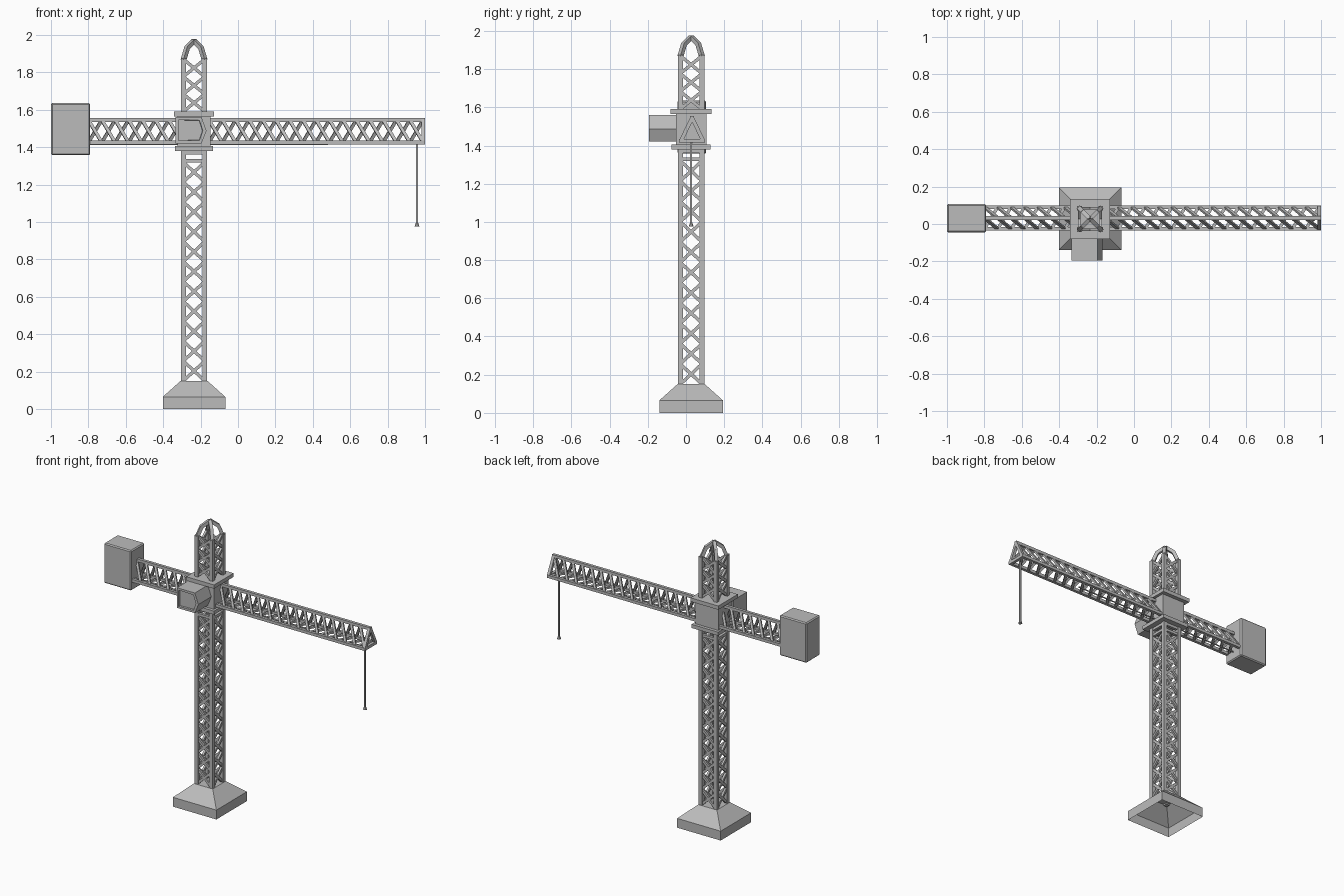
import bpy, bmesh
from mathutils import Vector, Matrix

if "Cube" in bpy.data.objects:
    bpy.data.objects.remove(bpy.data.objects["Cube"])

CX, CY = -0.235, 0.027          # tower axis

grey = bpy.data.materials.new("painted grey steel")
grey.diffuse_color = (0.5, 0.5, 0.5, 1)
grey.use_nodes = True
grey.node_tree.nodes["Principled BSDF"].inputs["Base Color"].default_value = grey.diffuse_color


def finish(bm, name):
    bmesh.ops.recalc_face_normals(bm, faces=bm.faces)
    me = bpy.data.meshes.new(name)
    bm.to_mesh(me)
    bm.free()
    me.materials.append(grey)
    ob = bpy.data.objects.new(name, me)
    bpy.context.collection.objects.link(ob)
    return ob


def bar(bm, a, b, w, normal=(0, 1, 0), t=None):
    """Rectangular strut from a to b; t is its thickness along normal."""
    a, b, n = Vector(a), Vector(b), Vector(normal)
    d = (b - a).normalized()
    s = d.cross(n).normalized()
    n = s.cross(d)
    t = t or w
    rot = Matrix((s, n, d)).transposed().to_4x4()
    m = Matrix.Translation((a + b) / 2) @ rot @ Matrix.Diagonal((w, t, (b - a).length, 1))
    bmesh.ops.create_cube(bm, size=1, matrix=m)


def box(name, x0, x1, y0, y1, z0, z1, bevel=0):
    bm = bmesh.new()
    m = Matrix.Translation(((x0 + x1) / 2, (y0 + y1) / 2, (z0 + z1) / 2)) @ \
        Matrix.Diagonal((x1 - x0, y1 - y0, z1 - z0, 1))
    bmesh.ops.create_cube(bm, size=1, matrix=m)
    if bevel:
        bmesh.ops.bevel(bm, geom=bm.edges[:], offset=bevel, segments=1, affect='EDGES')
    return finish(bm, name)


# Base: shell open underneath
bm = bmesh.new()
rings = []
for h, z in ((0.167, 0), (0.167, 0.065), (0.072, 0.15)):
    rings.append([bm.verts.new((CX + sx * h, CY + sy * h, z))
                  for sx, sy in ((-1, -1), (1, -1), (1, 1), (-1, 1))])
for lo, hi in zip(rings, rings[1:]):
    for i in range(4):
        j = (i + 1) % 4
        bm.faces.new((lo[i], lo[j], hi[j], hi[i]))
bm.faces.new(rings[-1])
finish(bm, "base")

# Tower legs and pointed cap
H, W = 0.057, 0.026
bm = bmesh.new()
for sx in (-1, 1):
    for sy in (-1, 1):
        def P(r, z):
            return (CX + sx * r, CY + sy * r, z)
        bar(bm, P(H, 0.14), P(H, 1.875), W)
        bar(bm, P(H, 1.865), P(0.036, 1.935), W * 0.85, (sx, -sy, 0))
        bar(bm, P(0.038, 1.93), P(0, 1.968), W * 0.85, (sx, -sy, 0))
finish(bm, "tower_legs")

# Tower cross bracing on four sides
bm = bmesh.new()
for nx, ny in ((0, -1), (1, 0), (0, 1), (-1, 0)):
    def Q(u, z):
        return (CX + nx * H - ny * u, CY + ny * H + nx * u, z)
    for z0, z1, n in ((0.15, 1.32, 11), (1.59, 1.87, 3)):
        p = (z1 - z0) / n
        for i in range(n):
            for s in (-1, 1):
                bar(bm, Q(-s * H, z0 + i * p), Q(s * H, z0 + (i + 1) * p),
                    0.017, (nx, ny, 0), 0.014)
    for z in (1.328, 1.37):
        bar(bm, Q(-H, z), Q(H, z), 0.018, (nx, ny, 0))
finish(bm, "tower_bracing")

# Slewing collar
box("collar_box", CX - 0.088, CX + 0.088, CY - 0.08, CY + 0.08, 1.40, 1.57)
box("collar_upper_plate", CX - 0.107, CX + 0.107, CY - 0.107, CY + 0.107, 1.564, 1.59)
box("collar_lower_plate", CX - 0.102, CX + 0.102, CY - 0.102, CY + 0.102, 1.38, 1.405)

# Jib: triangular truss, apex up
X0, X1, ZT, ZB, HB, C = -0.80, 0.99, 1.545, 1.425, 0.058, 0.02
JY = CY + 0.005
bm = bmesh.new()
corners = [(JY, ZT), (JY - HB, ZB), (JY + HB, ZB)]
for y, z in corners:
    bar(bm, (X0, y, z), (X1 + 0.01, y, z), C)
for i in range(3):              # end frame
    (ya, za), (yb, zb) = corners[i], corners[(i + 1) % 3]
    bar(bm, (X1, ya, za), (X1, yb, zb), C, (1, 0, 0))
finish(bm, "jib_chords")

bm = bmesh.new()
N = 25
p = (X1 - X0) / N
for i in range(N):
    a, b = X0 + i * p, X0 + (i + 1) * p
    bar(bm, (a, JY, ZT), (b, JY - HB, ZB), 0.017, (0, -0.9, 0.43), 0.012)
    bar(bm, (b, JY, ZT), (a, JY + HB, ZB), 0.017, (0, 0.9, 0.43), 0.012)
    bar(bm, (a, JY - HB, ZB), (b, JY + HB, ZB), 0.017, (0, 0, 1), 0.012)
finish(bm, "jib_bracing")

# Trolley line under the jib
bm = bmesh.new()
bar(bm, (X0, JY, 1.414), (0.48, JY, 1.414), 0.006)
finish(bm, "trolley_line")

# Counterweight
box("counterweight", -1.0, -0.79, -0.045, 0.106, 1.357, 1.635, 0.007)

# Hoist cable with small hook block
bm = bmesh.new()
bar(bm, (0.957, CY, 0.985), (0.957, CY, 1.43), 0.010)
bmesh.ops.create_cone(bm, cap_ends=True, segments=8, radius1=0.013, radius2=0.006, depth=0.022,
                      matrix=Matrix.Translation((0.957, CY, 0.986)))
finish(bm, "hoist_cable_and_hook")

# Cab: profile with pointed right side, inset front window
bm = bmesh.new()
prof = [(-0.333, 1.42), (-0.195, 1.42), (-0.168, 1.487), (-0.195, 1.56), (-0.333, 1.56)]
front = bm.faces.new([bm.verts.new((x, -0.195, z)) for x, z in prof])
ext = bmesh.ops.extrude_face_region(bm, geom=[front], use_keep_orig=True)
bmesh.ops.translate(bm, vec=(0, 0.15, 0),
                    verts=[v for v in ext["geom"] if isinstance(v, bmesh.types.BMVert)])
bmesh.ops.recalc_face_normals(bm, faces=bm.faces)
front = [f for f in bm.faces if f.normal.y < -0.9]
bmesh.ops.inset_region(bm, faces=front, thickness=0.02, depth=0)
front = [f for f in bm.faces if f.normal.y < -0.9 and len(f.verts) == 5]
bmesh.ops.inset_region(bm, faces=front, thickness=0.002, depth=-0.012)
finish(bm, "cab")
